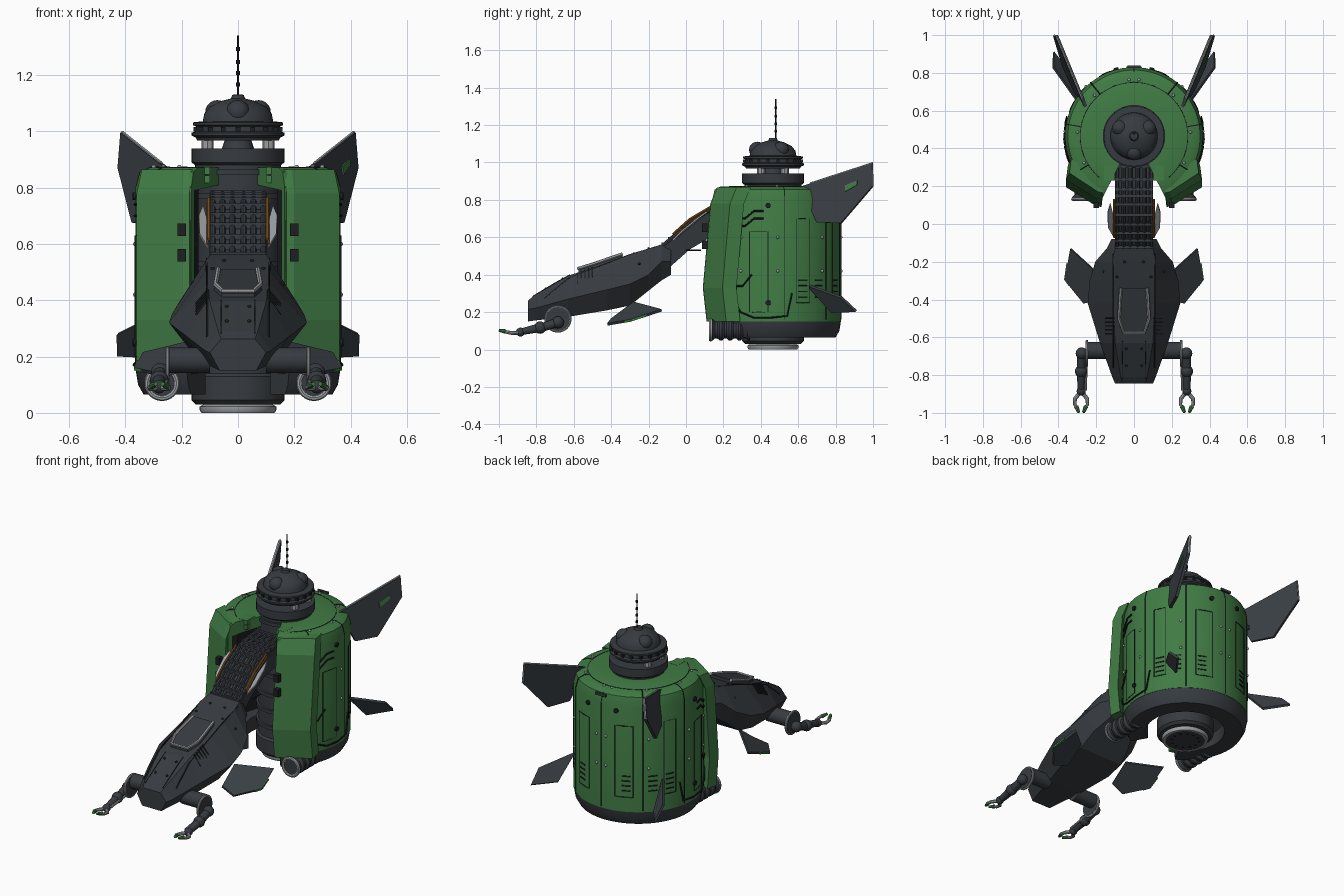
import bpy, bmesh
from math import sin, cos, pi, radians
from mathutils import Vector

if "Cube" in bpy.data.objects:
    bpy.data.objects.remove(bpy.data.objects["Cube"], do_unlink=True)

AXIS_Y = 0.465   # centre of the round hull
HULL_R = 0.365


def material(name, colour):
    m = bpy.data.materials.new(name)
    m.use_nodes = True
    m.diffuse_color = (*colour, 1)
    m.node_tree.nodes["Principled BSDF"].inputs["Base Color"].default_value = (*colour, 1)
    return m


GREEN = material("green paint", (0.052, 0.2, 0.058))
DARK = material("dark metal", (0.038, 0.044, 0.051))
FIN = material("fin grey", (0.042, 0.05, 0.059))
BLACK = material("black trim", (0.012, 0.013, 0.015))
LIGHT = material("light grey metal", (0.33, 0.35, 0.37))
ORANGE = material("orange cable", (0.32, 0.13, 0.025))


# Shapes: each returns (vertices, faces)
def loft(sections, loop=False):
    n, m = len(sections[0]), len(sections)
    verts = [Vector(p) for s in sections for p in s]
    faces = [(i * n + j, i * n + (j + 1) % n, (i + 1) % m * n + (j + 1) % n, (i + 1) % m * n + j)
             for i in range(m if loop else m - 1) for j in range(n)]
    if not loop:
        faces += [tuple(range(n)), tuple(range((m - 1) * n, m * n))]
    return verts, faces


def at(deg, z, r=HULL_R):
    a = radians(deg)   # 0 is the front, 90 the left side
    return Vector((r * sin(a), AXIS_Y - r * cos(a), z))


def lathe(profile, start=0, end=360, steps=48):
    full = end - start == 360
    count = steps if full else steps + 1
    return loft([[at(start + (end - start) * i / steps, z, r) for r, z in profile]
                 for i in range(count)], full)


def sweep(points, r, seg=8, loop=False):
    pts = [Vector(p) for p in points]
    n, sections, prev, side = len(pts), [], None, None
    radii = r if isinstance(r, (list, tuple)) else [r] * n
    for i, p in enumerate(pts):
        a = pts[i - 1] if (i or loop) else p
        b = pts[(i + 1) % n] if (i < n - 1 or loop) else p
        t = (b - a).normalized()
        side = t.orthogonal().normalized() if prev is None else prev.rotation_difference(t) @ side
        prev, up = t, t.cross(side)
        sections.append([p + radii[i] * (cos(2 * pi * k / seg) * side + sin(2 * pi * k / seg) * up)
                         for k in range(seg)])
    return loft(sections, loop)


def plate(points, thick):
    pts = [Vector(p) for p in points]
    nor = (pts[1] - pts[0]).cross(pts[2] - pts[0]).normalized() * thick / 2
    return loft([[p - nor for p in pts], [p + nor for p in pts]])


def box(c, size):
    x, y, z = (s / 2 for s in size)
    return loft([[(c[0] + i * x, c[1] + j * y, c[2] + k * z)
                  for i, j in ((-1, -1), (1, -1), (1, 1), (-1, 1))] for k in (-1, 1)])


def ball(c, r, steps=10):
    c = Vector(c)
    return sweep([c + Vector((0, 0, -r * cos(pi * i / steps))) for i in range(steps + 1)],
                 [max(r * sin(pi * i / steps), 0.0001) for i in range(steps + 1)], 16)


def ring(c, r, thick, axis):
    c, axis = Vector(c), Vector(axis).normalized()
    u = axis.orthogonal().normalized()
    v = axis.cross(u)
    return sweep([c + r * (cos(k * pi / 14) * u + sin(k * pi / 14) * v) for k in range(28)], thick, 8, True)


def part(name, mat, *pieces, mirror=False, smooth=True):
    bm = bmesh.new()
    for verts, faces in pieces:
        made = [bm.verts.new(v) for v in verts]
        for f in faces:
            bm.faces.new([made[i] for i in f])
    bmesh.ops.remove_doubles(bm, verts=bm.verts, dist=0.00005)
    bmesh.ops.recalc_face_normals(bm, faces=bm.faces)
    for f in bm.faces:
        f.smooth = smooth
    for e in bm.edges:
        e.smooth = e.calc_face_angle(0) < 0.6
    mesh = bpy.data.meshes.new(name)
    bm.to_mesh(mesh)
    bm.free()
    mesh.materials.append(mat)
    ob = bpy.data.objects.new(name, mesh)
    bpy.context.collection.objects.link(ob)
    if mirror:
        ob.modifiers.new("Mirror", 'MIRROR').use_mirror_merge = False


# Round hull, open at the front
part("hull_shell", GREEN, lathe([(.15, .872), (.315, .872), (.35, .855), (HULL_R, .8), (HULL_R, .15),
                                (.34, .15), (.34, .79), (.15, .81)], 27, 333, 64))
part("hull_liner", BLACK, lathe([(.3, .8), (.338, .8), (.338, .14), (.3, .14)], 28, 332, 48))
part("hull_skirt", DARK, lathe([(.363, .15), (.355, .1), (.335, .065), (.23, .065), (.23, .15)], 30, 330, 64))

# Central column, with ribs and a base disc
part("core_column", DARK, lathe([(0, .03), (.15, .03), (.165, .045), (.165, .13), (.152, .14), (.152, .88),
                                (.165, .89), (.165, .94), (0, .94)]))
part("core_ribs", DARK, *[lathe([(.14, z), (.165, z), (.165, z + .02), (.14, z + .02)])
                          for z in (.2, .3, .4, .52, .64, .76, .845)])
part("base_disc", LIGHT, lathe([(0, .012), (.11, .012), (.115, 0), (.13, 0), (.136, .01), (.136, .022), (.12, .032), (0, .032)]))
part("base_nozzle", DARK, lathe([(0, .002), (.122, .002), (.122, .013), (0, .013)]))
part("base_holes", BLACK, *[sweep([at(a, 0, .08), at(a, .006, .08)], .008) for a in range(0, 360, 30)])

# Head turret
part("head_gap_posts", LIGHT, *[sweep([at(a, .935, .125), at(a, .975, .125)], .022) for a in (60, 120, 240, 300)])
part("head_spindle", DARK, lathe([(0, .93), (.06, .93), (.045, .975), (0, .975)]))
part("head_dome", DARK, lathe([(0, .968), (.145, .968), (.15, .978), (.165, .985), (.165, .995), (.15, 1.0), (.15, 1.018),
                              (.16, 1.022), (.16, 1.032), (.125, 1.036), (.12, 1.062), (.1, 1.088),
                              (.06, 1.108), (.025, 1.117), (.02, 1.13), (0, 1.132)]))
part("head_domelets", DARK, *[ball(at(a, 1.068, .085), .043) for a in (0, 120, 240)])
part("head_bolts", BLACK, *[box(at(a, 1.008, .152), (.016, .016, .016)) for a in range(0, 360, 20)])
part("antenna", BLACK, sweep([(0, .48, 1.12), (0, .48, 1.34)], .0035, 6),
     *[sweep([(0, .48, z), (0, .48, z + .014)], .007) for z in (1.16, 1.2, 1.24, 1.285)])

# Seams, panel outlines, vents and rivets around the hull
part("hull_seams", BLACK, *[sweep([at(a, .16), at(a, .8), at(a, .855, .35), at(a, .872, .315), at(a, .872, .285)], .003, 4)
                            for a in (58, 100, 141)], mirror=True)
part("rear_seam", BLACK, sweep([at(180, .16), at(180, .8), at(180, .855, .35), at(180, .872, .285)], .003, 4),
     sweep([at(a, .872, .285) for a in range(40, 321, 7)], .0025, 4))
part("panel_outlines", BLACK, *[sweep([at(a, z0), at((a + b) / 2, z0), at(b, z0), at(b, z1), at((a + b) / 2, z1), at(a, z1)],
                                      .003, 4, True)
     for a, b, z0, z1 in ((70, 86, .2, .63), (110, 122, .25, .7), (150, 166, .24, .68))], mirror=True)
part("hull_vents", BLACK, *[sweep([at(a, z), at(a + 4, z), at(a + 8, z)], .005, 4)
                            for a in (112, 128, 152) for z in (.28, .31, .34, .37)], mirror=True)
part("side_pipes", BLACK, *[sweep([at(a, z, .37) for a, z in path], .005) for path in (
    ((52, .7), (66, .7), (74, .74), (82, .74)), ((52, .66), (66, .66), (74, .7), (82, .7)),
    ((52, .34), (64, .34), (72, .4)), ((54, .27), (62, .2), (74, .17), (88, .17), (102, .18), (106, .3)))], mirror=True)
part("hull_bolts", BLACK, *[sweep([at(a, z, .36), at(a, z, .375)], .014, 12)
                            for a, z in ((86, .77), (86, .25), (128, .77), (165, .77))], mirror=True)
part("hull_rivets", LIGHT, *[ball(at(a, z, r), .008, 6) for a in (62, 94, 136, 175)
                             for z, r in ((.6, .366), (.42, .366), (.873, .3))], mirror=True)
part("rear_handle", DARK, box((0, .832, .85), (.07, .012, .015)))

# Angled front doors
part("front_doors", GREEN, loft([[(x * k, y + dy, z) for x, y in ((.165, .16), (.172, .1), (.2, .105), (.36, .205), (.35, .28), (.2, .2))]
                                 for z, dy, k in ((.15, .01, 1), (.33, -.01, 1), (.78, .03, 1), (.865, .065, .95))]),
     mirror=True, smooth=False)
part("door_latches", BLACK, *[box((.2, .1, z), (.03, .03, .045)) for z in (.65, .56)], mirror=True)
part("top_flaps", GREEN, *[box((.13, .27, z), (.06, .08, .026)) for z in (.83, .86)], mirror=True)

# Ribbed exhaust pipes below the doors
part("exhaust_pipes", DARK, sweep([(.27, .13 + .0125 * i, .105) for i in range(18)],
                                  [.058 if i % 4 < 2 else .046 for i in range(18)], 20), mirror=True)
part("exhaust_rims", LIGHT, ring((.27, .132, .105), .053, .01, (0, 1, 0)), mirror=True)

# Rear fins, the upper pair with light edges and a green mark on the left one
ROOT, TIP, HEEL = Vector((.255, .62, .872)), Vector((.41, .997, .995)), Vector((.31, .7, .68))


def on_fin(u, v, out=0.0):
    return ROOT + u * (TIP - ROOT) + v * (HEEL - ROOT) + out * Vector((.92, -.38, 0))


part("upper_fins", FIN, plate([ROOT, TIP, (.42, .997, .87), (.37, .83, .675), HEEL], .018), mirror=True, smooth=False)
part("fin_edges", LIGHT, sweep([on_fin(.12, 0), TIP, (.42, .996, .872)], .007, 6), mirror=True)
part("fin_mark", GREEN, plate([on_fin(u, v, .01) for u, v in ((.55, .33), (.73, .3), (.71, .41), (.53, .48))], .009))
part("lower_fins", FIN, plate([(.3, .65, .345), (.428, .83, .28), (.426, .91, .205), (.33, .78, .2)], .014), mirror=True, smooth=False)

# Front fuselage: six-sided sections (y, side width, top width, bottom, side and top heights)
SECTIONS = [(-.845, .1, .06, .15, .215, .262), (-.81, .115, .07, .155, .22, .29), (-.63, .18, .1, .175, .27, .395),
            (-.42, .245, .11, .21, .32, .46), (-.3, .235, .115, .235, .35, .505), (-.2, .205, .115, .315, .4, .54),
            (-.13, .145, .1, .37, .47, .562), (-.08, .12, .09, .4, .47, .535)]
part("fuselage", DARK, loft([[(-t, y, zt), (t, y, zt), (w, y, zm), (w * .65, y, zb), (-w * .65, y, zb), (-w, y, zm)]
                             for y, w, t, zb, zm, zt in SECTIONS]), smooth=False)


def deck(x, y, lift=0.0):
    for a, b in zip(SECTIONS, SECTIONS[1:]):
        if a[0] <= y <= b[0]:
            w, t, zm, zt = (a[k] + (b[k] - a[k]) * (y - a[0]) / (b[0] - a[0]) for k in (1, 2, 4, 5))
            over = max(0, (abs(x) - t) / (w - t))
            return Vector((x, y, zt + (zm - zt) * over + lift))


# Raised hatch with a light frame, vents, ridges and bolts on the deck
HATCH = [(.07, -.34), (.08, -.5), (.055, -.575), (-.055, -.575), (-.08, -.5), (-.07, -.34)]
part("hatch", DARK, loft([[deck(x * k, y, h) for x, y in HATCH] for k, h in ((1.1, -.01), (1, .02))]), smooth=False)
part("hatch_frame", LIGHT, sweep([deck(x, y, .021) for x, y in HATCH], .009, 6))
part("deck_vents", BLACK, *[sweep([deck(.105, y, .004), deck(.15, y, .004)], .005, 4)
                            for y in (-.58, -.56, -.54, -.52, -.5)], mirror=True)
part("deck_ridges", BLACK, sweep([deck(.11, y, .002) for y in (-.76, -.63, -.42, -.3, -.16)], .004, 4),
     sweep([deck(.06, y, .002) for y in (-.82, -.7, -.62)], .003, 4), mirror=True)
part("deck_bolts", BLACK, *[ball(deck(x, y), .007, 6) for x, y in ((.04, -.66), (.04, -.75), (.09, -.28), (.05, -.2), (.16, -.25))],
     mirror=True)

# Winglets under the fuselage
part("winglets", FIN, plate([(.17, -.28, .25), (.335, -.13, .21), (.365, -.296, .155), (.265, -.42, .134), (.17, -.4, .16)], .014),
     mirror=True, smooth=False)
part("winglet_edges", GREEN, sweep([(.352, -.21, .183), (.364, -.293, .157), (.34, -.325, .15)], .008, 4), mirror=True)

# Ribbed neck linking fuselage and hull
NECK = [(-.14, .545), (-.07, .605), (.02, .685), (.13, .75), (.2, .77), (.34, .785)]
part("neck_bed", DARK, loft([[(-.1, y, z - .015), (.1, y, z - .015), (.08, y, z - .15), (-.08, y, z - .15)]
                             for y, z in NECK]), smooth=False)
part("neck_cables", DARK, *[sweep([(x, y, z - .004) for y, z in NECK], .011) for x in (-.09, -.055, -.02, .02, .055, .09)])
ribs = [(a[0] + (b[0] - a[0]) * k, a[1] + (b[1] - a[1]) * k) for a, b in zip(NECK, NECK[1:]) for k in (.25, .75)]
part("neck_ribs", DARK, *[box((0, y, z), (.2, .016, .022)) for y, z in ribs])
part("neck_wires", ORANGE, sweep([(.104, y, z + .012) for y, z in NECK[1:4]], .006),
     sweep([(.108, y, z - .004) for y, z in NECK[1:4]], .004), mirror=True)
part("neck_guards", LIGHT, plate([(.108, -.07, .585), (.137, -.02, .635), (.14, .06, .7), (.125, .11, .735), (.108, .04, .675)], .008),
     mirror=True, smooth=False)
part("neck_probe", BLACK, sweep([(.1, .0, .53), (.1, .08, .53)], .004, 6), mirror=True)

# Arms with two-finger claws
part("shoulders", DARK, sweep([(.1, -.67, .187), (.25, -.67, .187)], .045, 24), mirror=True)
part("shoulder_rims", LIGHT, ring((.25, -.685, .163), .066, .007, (1, 0, 0)), mirror=True)
part("shoulder_caps", DARK, sweep([(.243, -.685, .163), (.258, -.685, .163)], .064, 24), mirror=True)
part("upper_arms", DARK, ball((.277, -.685, .145), .032), sweep([(.277, -.685, .145), (.28, -.78, .115)], .024, 12),
     ball((.28, -.78, .117), .033), sweep([(.28, -.78, .117), (.28, -.88, .095)], [.025, .018], 12),
     ball((.28, -.885, .093), .024), mirror=True)
part("arm_pistons", LIGHT, sweep([(.252, -.7, .125), (.256, -.88, .1)], .007), mirror=True)
part("claws", LIGHT, *[sweep([(.28 + s * x, y, z) for x, y, z in ((.008, -.895, .09), (.032, -.925, .088), (.034, -.955, .092), (.024, -.97, .096))],
                             [.011, .011, .009, .008]) for s in (-1, 1)], mirror=True)
part("claw_tips", GREEN, *[sweep([(.28 + s * .026, -.965, .096), (.28 + s * .012, -.998, .103)], [.012, .008])
                           for s in (-1, 1)], mirror=True)
